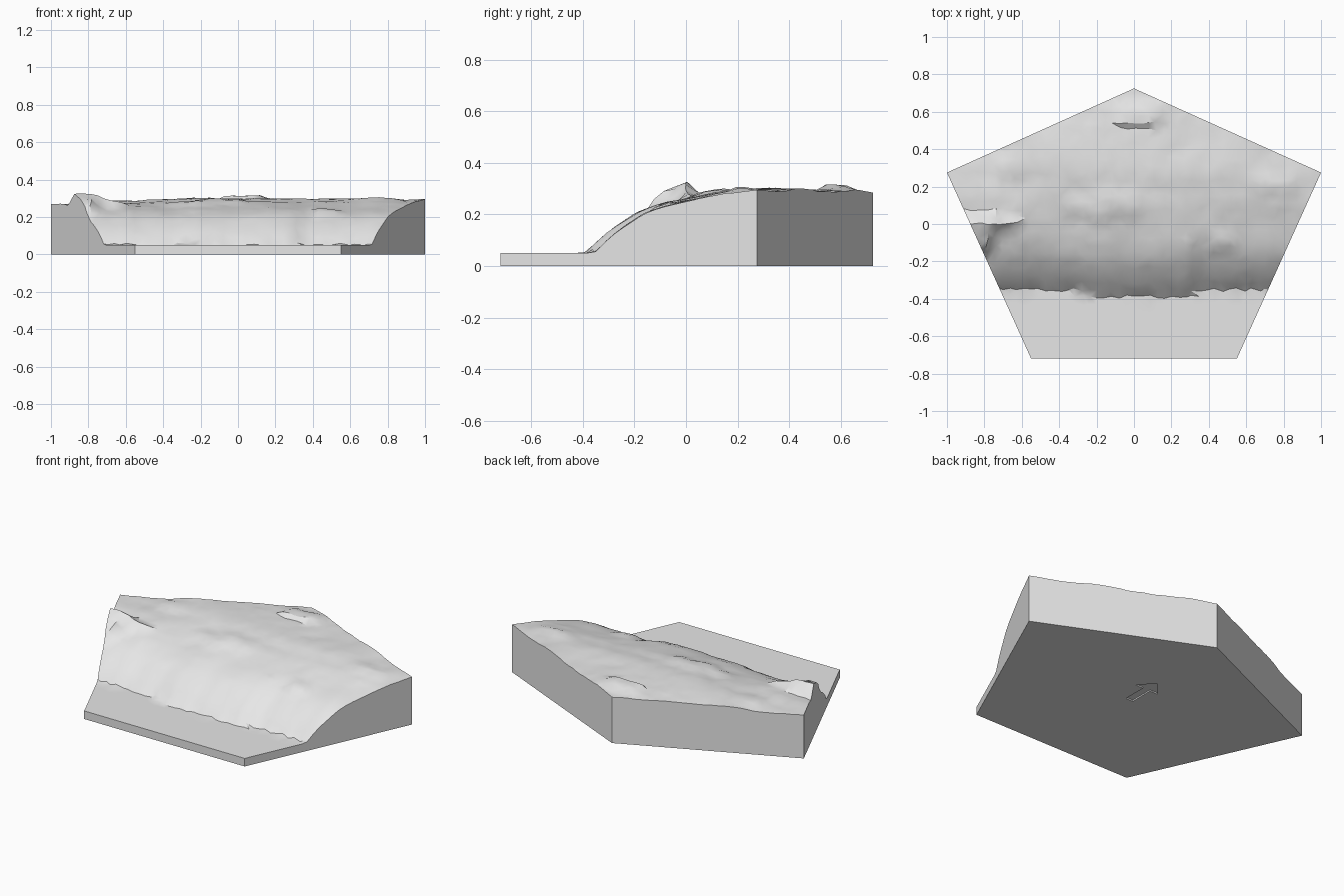
import bpy
import bmesh
import math
import random
from mathutils import Vector, noise

random.seed(6)
cube = bpy.data.objects.get("Cube")
if cube:
    bpy.data.objects.remove(cube)

stone = bpy.data.materials.new("light_grey_stone")
stone.use_nodes = True
GREY = (0.8, 0.8, 0.8, 1)
stone.diffuse_color = GREY
stone.node_tree.nodes["Principled BSDF"].inputs["Base Color"].default_value = GREY

OUTLINE = [(0, 0.725), (-1, 0.275), (-0.55, -0.72), (0.55, -0.72), (1, 0.275)]
FLOOR = 0.05
# Height of the slope against distance behind its foot
SLOPE = [(0, 0.05), (0.03, 0.085), (0.1, 0.145), (0.19, 0.202), (0.28, 0.235),
         (0.38, 0.258), (0.48, 0.28), (0.65, 0.298), (0.9, 0.293), (1.2, 0.28)]
# Loose slabs: x, y, half width, half depth, rise
SLABS = [(0.03, 0.58, 0.14, 0.06, 0.022), (-0.08, 0.1, 0.13, 0.07, 0.012),
         (-0.28, 0.08, 0.1, 0.05, 0.01), (0.48, -0.1, 0.08, 0.04, 0.012),
         (0.75, 0.22, 0.14, 0.06, 0.012), (-0.65, 0.3, 0.1, 0.07, 0.012)]


def clamp(v):
    return max(0.0, min(1.0, v))


def profile(points, d):
    for (a, za), (b, zb) in zip(points, points[1:]):
        if d <= b:
            return za + (zb - za) * clamp((d - a) / (b - a))
    return points[-1][1]


def foot(x):
    """Wavering line where the slope meets the floor."""
    bulge = 0.035 * clamp((x + 0.35) / 0.15) * clamp((0.35 - x) / 0.08)
    return -0.35 - bulge + 0.012 * noise.noise(Vector((x * 9, 0, 2)))


def spur(x, y):
    """Rocky crest that tapers inward from one side."""
    if x > -0.47:
        return 0
    taper = clamp((-x - 0.47) / 0.3)
    crest_y = 0.02 - 0.02 * taper
    crest = 0.235 + 0.09 * taper
    d = y - crest_y
    if d > 0:
        return crest - 1.2 * max(0, d - 0.012)
    inward = x + 1 - (0.275 - y) * 0.452
    steep = 0.4 + 1.8 * clamp((inward - 0.06) / 0.14)
    return crest + steep * max(d, -0.11) + 1.5 * min(0, d + 0.11)


def height(x, y):
    d = y - foot(x)
    if d <= 0:
        return FLOOR
    z = profile(SLOPE, d)
    rough = clamp(d / 0.2)
    z += rough * (0.012 * noise.noise(Vector((x * 4, y * 4, 5)))
                  + 0.005 * noise.noise(Vector((x * 14, y * 14, 1))))
    z -= 0.025 * clamp((-x - 0.3) / 0.5) * clamp((y - 0.05) / 0.2)
    for sx, sy, w, h, rise in SLABS:
        r = max(abs(x - sx) / w, abs(y - sy) / h)
        z += rise * clamp((1 - r) * 3)
    return max(FLOOR, z, spur(x, y))


# Terrain surface: jittered triangles, trimmed to five sides
bm = bmesh.new()
bmesh.ops.create_grid(bm, x_segments=54, y_segments=40, size=1)
for v in bm.verts:
    x = v.co.x * 1.06 + random.uniform(-0.01, 0.01)
    y = v.co.y * 0.78 + random.uniform(-0.01, 0.01)
    v.co = (x, y, height(x, y))
bmesh.ops.triangulate(bm, faces=bm.faces[:])
for (ax, ay), (bx, by) in zip(OUTLINE, OUTLINE[1:] + OUTLINE[:1]):
    bmesh.ops.bisect_plane(bm, geom=bm.verts[:] + bm.edges[:] + bm.faces[:],
                           plane_co=(ax, ay, 0), plane_no=(by - ay, ax - bx, 0),
                           clear_outer=True)

# Upright walls and flat underside
rim = [e for e in bm.edges if e.is_boundary]
walls = bmesh.ops.extrude_edge_only(bm, edges=rim)["geom"]
for v in walls:
    if isinstance(v, bmesh.types.BMVert):
        v.co.z = 0
bmesh.ops.holes_fill(bm, edges=[e for e in bm.edges if e.is_boundary], sides=0)
bmesh.ops.recalc_face_normals(bm, faces=bm.faces[:])
mesh = bpy.data.meshes.new("terrain_tile")
bm.to_mesh(mesh)
bm.free()
mesh.materials.append(stone)
tile = bpy.data.objects.new("terrain_tile", mesh)
bpy.context.collection.objects.link(tile)

# Shallow direction arrow cut into the underside
half = [(0.025, -0.04), (0.025, 0.11), (0.08, 0.11), (0, 0.2)]
arrow = half + [(-x, y) for x, y in reversed(half[:-1])]
bm = bmesh.new()
face = bm.faces.new([bm.verts.new((x, y, -0.02)) for x, y in arrow])
top = bmesh.ops.extrude_face_region(bm, geom=[face])["geom"]
for v in top:
    if isinstance(v, bmesh.types.BMVert):
        v.co.z = 0.008
bmesh.ops.recalc_face_normals(bm, faces=bm.faces[:])
cut_mesh = bpy.data.meshes.new("arrow_cutter")
bm.to_mesh(cut_mesh)
bm.free()
cut_mesh.materials.append(stone)
cutter = bpy.data.objects.new("arrow_cutter", cut_mesh)
bpy.context.collection.objects.link(cutter)
cutter.hide_render = True

groove = tile.modifiers.new("arrow_groove", 'BOOLEAN')
groove.operation = 'DIFFERENCE'
groove.solver = 'EXACT'
groove.object = cutter
for ob in bpy.context.selected_objects:
    ob.select_set(False)
tile.select_set(True)
bpy.context.view_layer.objects.active = tile
bpy.ops.object.modifier_apply(modifier=groove.name)
bpy.data.objects.remove(cutter)
bpy.ops.object.shade_smooth_by_angle(angle=math.radians(28))
